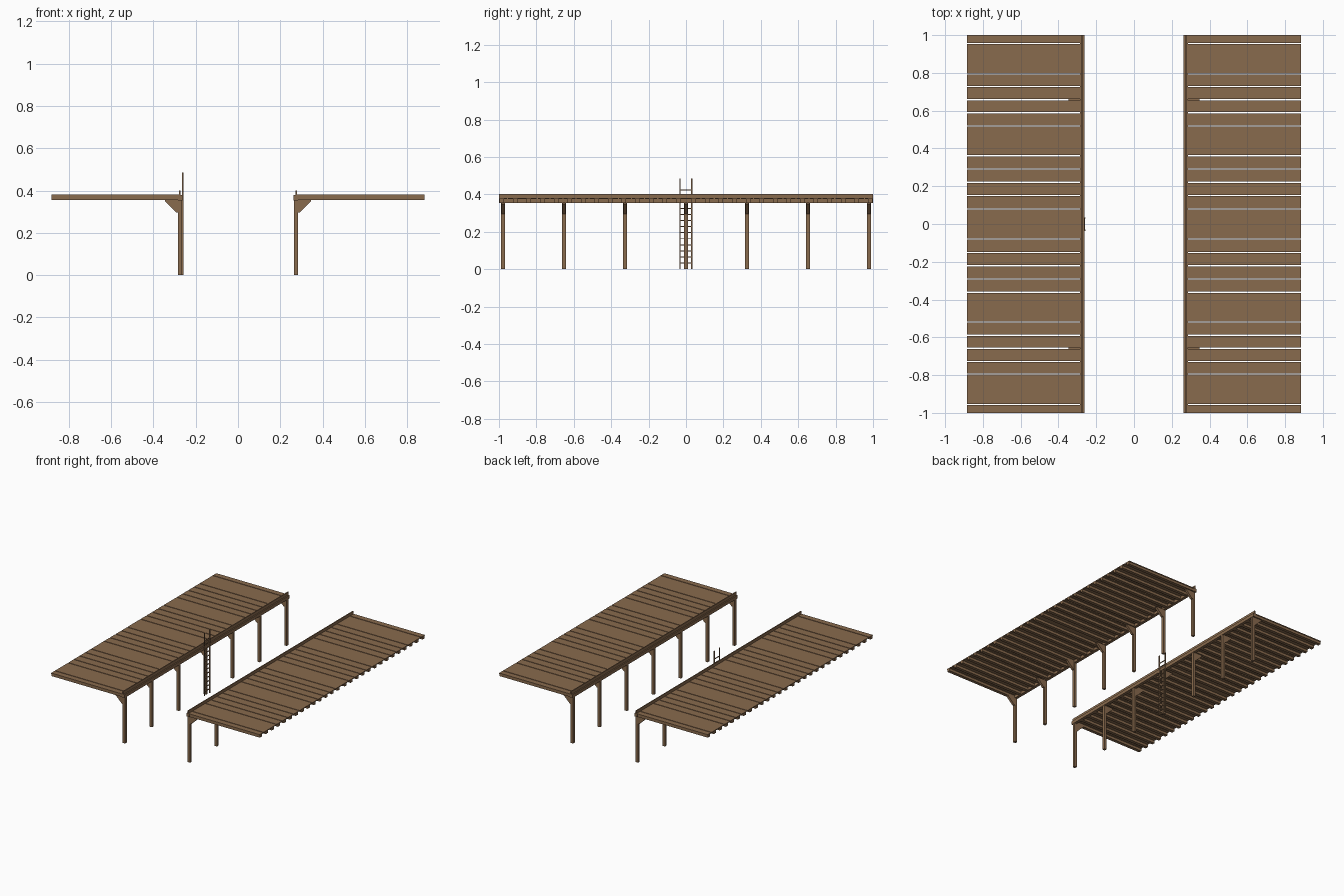
import bpy, bmesh

if "Cube" in bpy.data.objects:
    bpy.data.objects.remove(bpy.data.objects["Cube"])

wood = bpy.data.materials.new("brown_wood")
wood.diffuse_color = (0.25, 0.145, 0.075, 1)
wood.use_nodes = True
wood.node_tree.nodes["Principled BSDF"].inputs["Base Color"].default_value = wood.diffuse_color


def make(name, bm):
    bmesh.ops.recalc_face_normals(bm, faces=bm.faces)
    me = bpy.data.meshes.new(name)
    bm.to_mesh(me)
    bm.free()
    me.materials.append(wood)
    ob = bpy.data.objects.new(name, me)
    bpy.context.collection.objects.link(ob)


def box(bm, x, y, z):
    """Box from (min, max) ranges on each axis."""
    vs = bmesh.ops.create_cube(bm, size=1)["verts"]
    for v in vs:
        for i, (a, b) in enumerate((x, y, z)):
            v.co[i] = (a + b) / 2 + v.co[i] * abs(b - a)


def wedge(bm, pts, y0, y1):
    """Extrude an x-z profile between y0 and y1."""
    f = bm.faces.new([bm.verts.new((x, y0, z)) for x, z in pts])
    new = bmesh.ops.extrude_face_region(bm, geom=[f])["geom"]
    for v in new:
        if isinstance(v, bmesh.types.BMVert):
            v.co.y = y1


POSTS = [i * 0.326 for i in range(-3, 4)]
half = [0.08, 0.151, 0.221, 0.291, 0.361, 0.519, 0.589, 0.658, 0.727, 0.795, 0.955]
GAPS = sorted([-g for g in half] + half)

for side, s in (("left", -1), ("right", 1)):
    # deck boards with open seams
    bm = bmesh.new()
    edges = [-1.0] + GAPS + [1.0]
    for i in range(len(edges) - 1):
        a = edges[i] + (0.003 if i else 0)
        b = edges[i + 1] - (0.003 if i < len(edges) - 2 else 0)
        box(bm, (s * 0.28, s * 0.883), (a, b), (0.374, 0.38))
    make(side + "_deck_boards", bm)

    # joists under the deck
    bm = bmesh.new()
    for i in range(14):
        for t in (-1, 1):
            y = t * (0.042 + i * 0.0725)
            y = max(-0.988, min(0.988, y))
            box(bm, (s * 0.28, s * 0.883), (y - 0.012, y + 0.012), (0.355, 0.3745))
    make(side + "_joists", bm)

    # edge beam and raised lip
    bm = bmesh.new()
    box(bm, (s * 0.263, s * 0.285), (-1, 1), (0.353, 0.378))
    make(side + "_edge_beam", bm)
    bm = bmesh.new()
    box(bm, (s * 0.272, s * 0.279), (-1, 1), (0.377, 0.401))
    make(side + "_edge_lip", bm)

    # posts with triangular braces
    bm = bmesh.new()
    br = bmesh.new()
    for y in POSTS:
        box(bm, (s * 0.265, s * 0.285), (y - 0.01, y + 0.01), (0, 0.354))
        wedge(br, [(s * 0.285, 0.356), (s * 0.346, 0.356), (s * 0.346, 0.349),
                   (s * 0.292, 0.296), (s * 0.285, 0.296)], y - 0.009, y + 0.009)
    make(side + "_posts", bm)
    make(side + "_braces", br)

# ladder on the inner edge of the left platform
bm = bmesh.new()
for y in (-0.033, 0.031):
    box(bm, (-0.265, -0.258), (y - 0.003, y + 0.003), (0, 0.485))
make("ladder_rails", bm)
bm = bmesh.new()
for i in range(1, 14):
    z = i * 0.0325
    box(bm, (-0.264, -0.259), (-0.033, 0.031), (z - 0.0025, z + 0.0025))
make("ladder_rungs", bm)
